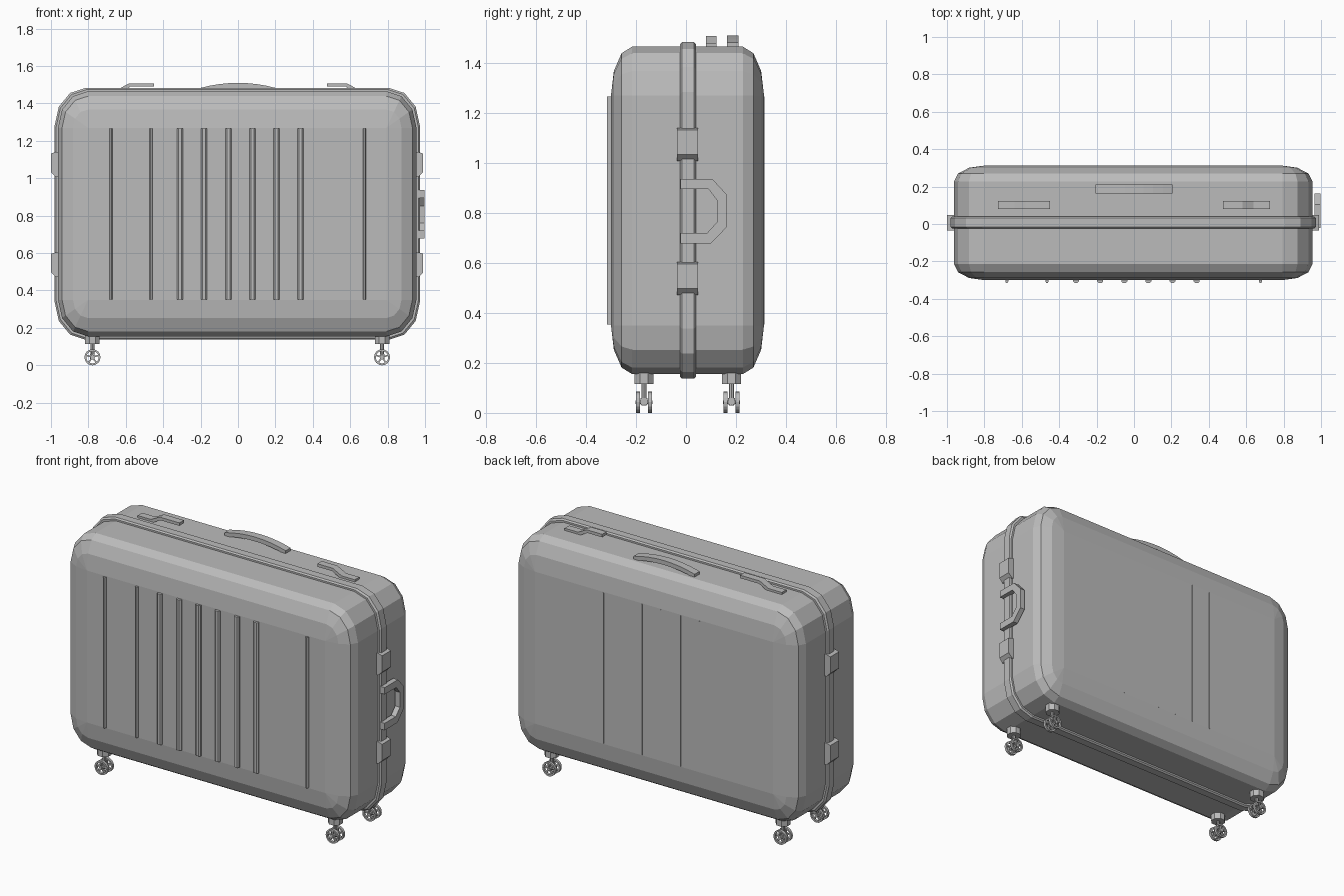
import bpy
import bmesh
from math import sin, cos, pi, radians

if "Cube" in bpy.data.objects:
    bpy.data.objects.remove(bpy.data.objects["Cube"], do_unlink=True)

grey = bpy.data.materials.new("case_grey")
grey.use_nodes = True
grey.diffuse_color = (0.5, 0.5, 0.5, 1)
grey.node_tree.nodes["Principled BSDF"].inputs["Base Color"].default_value = (0.5, 0.5, 0.5, 1)


def finish(name, bm):
    bmesh.ops.remove_doubles(bm, verts=bm.verts, dist=0.0001)
    bmesh.ops.recalc_face_normals(bm, faces=bm.faces)
    mesh = bpy.data.meshes.new(name)
    bm.to_mesh(mesh)
    bm.free()
    mesh.materials.append(grey)
    obj = bpy.data.objects.new(name, mesh)
    bpy.context.collection.objects.link(obj)
    return obj


def loft(bm, rings, closed=False):
    """Skin a list of equal point rings, capped or joined end to start."""
    rows = [[bm.verts.new(p) for p in ring] for ring in rings]
    pairs = list(zip(rows, rows[1:]))
    if closed:
        pairs.append((rows[-1], rows[0]))
    else:
        bm.faces.new(rows[0])
        bm.faces.new(rows[-1])
    n = len(rows[0])
    for a, b in pairs:
        for i in range(n):
            j = (i + 1) % n
            bm.faces.new((a[i], a[j], b[j], b[i]))


def prism(bm, points, axis, lo, hi):
    """Extrude a 2D outline along one axis."""
    def place(p, d):
        q = list(p)
        q.insert("xyz".index(axis), d)
        return q
    loft(bm, [[place(p, d) for p in points] for d in (lo, hi)])


def box(bm, x0, x1, y0, y1, z0, z1):
    prism(bm, [(x0, y0), (x1, y0), (x1, y1), (x0, y1)], "z", z0, z1)


CX, CZ = -0.004, 0.81


def rounded_ring(hx, hz, rx, rz, y, steps=3):
    """Rounded rectangle facing y."""
    ring = []
    for k, (sx, sz) in enumerate(((1, 1), (-1, 1), (-1, -1), (1, -1))):
        for i in range(steps + 1):
            a = (k + i / steps) * pi / 2
            ring.append((CX + sx * (hx - rx) + rx * cos(a), y, CZ + sz * (hz - rz) + rz * sin(a)))
    return ring


# Shell: box with every edge rounded in three steps
HX, HZ, RX, RY, RZ = 0.958, 0.655, 0.16, 0.085, 0.195
FRONT, BACK = -0.30, 0.312
bm = bmesh.new()
rings = []
for base, angles in ((FRONT + RY, (-90, -60, -30, 0)), (BACK - RY, (0, 30, 60, 90))):
    for deg in angles:
        c, s = cos(radians(deg)), sin(radians(deg))
        rings.append(rounded_ring(HX - RX * (1 - c), HZ - RZ * (1 - c), RX * c, RZ * c, base + RY * s))
loft(bm, rings)
finish("shell", bm)

# Closing band around the middle, with chamfered rims
bm = bmesh.new()
loft(bm, [rounded_ring(0.976 - d, 0.673 - d, 0.165, 0.2, y)
          for y, d in ((-0.024, 0.008), (-0.016, 0), (0.032, 0), (0.04, 0.008))])
finish("closing_band", bm)

# Front ribs: six wide in the middle, three narrow outside
wide = [-0.31 + 0.129 * i for i in range(6)]
bm = bmesh.new()
for x, w in [(x, 0.016) for x in wide] + [(x, 0.008) for x in (-0.68, -0.465, 0.676)]:
    prism(bm, [(x - w, FRONT + 0.01), (x - w, FRONT - 0.007), (x - w / 2, -0.315),
               (x + w / 2, -0.315), (x + w, FRONT - 0.007), (x + w, FRONT + 0.01)], "z", 0.353, 1.265)
finish("front_ribs", bm)

# Fine seams on the back
bm = bmesh.new()
for x in wide:
    box(bm, x - 0.003, x + 0.003, BACK - 0.01, BACK + 0.002, 0.353, 1.265)
finish("back_seams", bm)

# Side latches, two on each end
for side, edge, reach in (("left", 0.94, 0.99), ("right", -0.94, -1.0)):
    s = 1 if edge > 0 else -1
    for level, z0, z1 in (("lower", 0.472, 0.604), ("upper", 1.008, 1.14)):
        bm = bmesh.new()
        prism(bm, [(edge, z0), (reach - s * 0.025, z0), (reach, z0 + 0.025),
                   (reach, z1 - 0.008), (reach - s * 0.025, z1), (edge, z1)], "y", -0.036, 0.048)
        finish(f"{side}_{level}_latch", bm)

# Side carrying handle
bm = bmesh.new()
outer = [(-0.022, 0.936), (0.105, 0.936), (0.164, 0.872), (0.164, 0.744), (0.1, 0.678), (-0.022, 0.678)]
inner = [(-0.022, 0.72), (0.085, 0.72), (0.123, 0.762), (0.123, 0.852), (0.09, 0.895), (-0.022, 0.895)]
prism(bm, outer + inner, "x", 0.966, 0.998)
finish("side_handle", bm)

# Bowed top handle
bm = bmesh.new()
arc = [(-1 + i / 4, 1 - (-1 + i / 4) ** 2) for i in range(9)]
top = [(0.205 * t, 1.482 + 0.028 * h) for t, h in arc]
under = [(0.205 * t, 1.458 + 0.026 * h) for t, h in reversed(arc)]
prism(bm, top + under, "y", 0.163, 0.21)
finish("top_handle", bm)

# Top lever catches
for name, s, tip in (("left", 1, 0.476), ("right", -1, 0.448)):
    bm = bmesh.new()
    path = [(0.727, 1.478), (0.638, 1.478), (0.58, 1.508), (tip, 1.508),
            (tip, 1.49), (0.575, 1.49), (0.63, 1.46), (0.727, 1.46)]
    prism(bm, [(s * x, z) for x, z in path], "y", 0.079, 0.122)
    finish(f"{name}_top_catch", bm)


def circle(r, n, cx, cy, turn=0.0):
    return [(cx + r * cos(2 * pi * i / n + turn), cy + r * sin(2 * pi * i / n + turn)) for i in range(n)]


def wheel(bm, cx, y0, y1, cz):
    """Open rim, hub and five spokes."""
    rim = []
    for i in range(16):
        a = 2 * pi * i / 16
        rim.append([(cx + r * cos(a), y, cz + r * sin(a))
                    for r, y in ((0.043, y0), (0.043, y1), (0.033, y1), (0.033, y0))])
    loft(bm, rim, closed=True)
    prism(bm, circle(0.012, 10, cx, cz), "y", y0, y1)
    for i in range(5):
        a = pi / 2 + 2 * pi * i / 5
        u, w = (cos(a), sin(a)), (-0.004 * sin(a), 0.004 * cos(a))
        prism(bm, [(cx + r * u[0] + k * w[0], cz + r * u[1] + k * w[1])
                   for r, k in ((0.008, -1), (0.035, -1), (0.035, 1), (0.008, 1))], "y", y0 + 0.002, y1 - 0.002)


# Casters: mount, stem, fork, axle and twin wheels
for end, x in (("left", 0.77), ("right", -0.778)):
    for face, y in (("front", -0.168), ("back", 0.182)):
        bm = bmesh.new()
        prism(bm, circle(0.042, 8, x, y, pi / 8), "z", 0.115, 0.165)
        prism(bm, circle(0.01, 8, x, y), "z", 0.03, 0.12)
        box(bm, x - 0.012, x + 0.012, y - 0.014, y + 0.014, 0.034, 0.06)
        prism(bm, circle(0.007, 8, x, 0.043), "y", y - 0.034, y + 0.034)
        for off in (-0.024, 0.024):
            wheel(bm, x, y + off - 0.008, y + off + 0.008, 0.043)
        finish(f"{face}_{end}_caster", bm)
